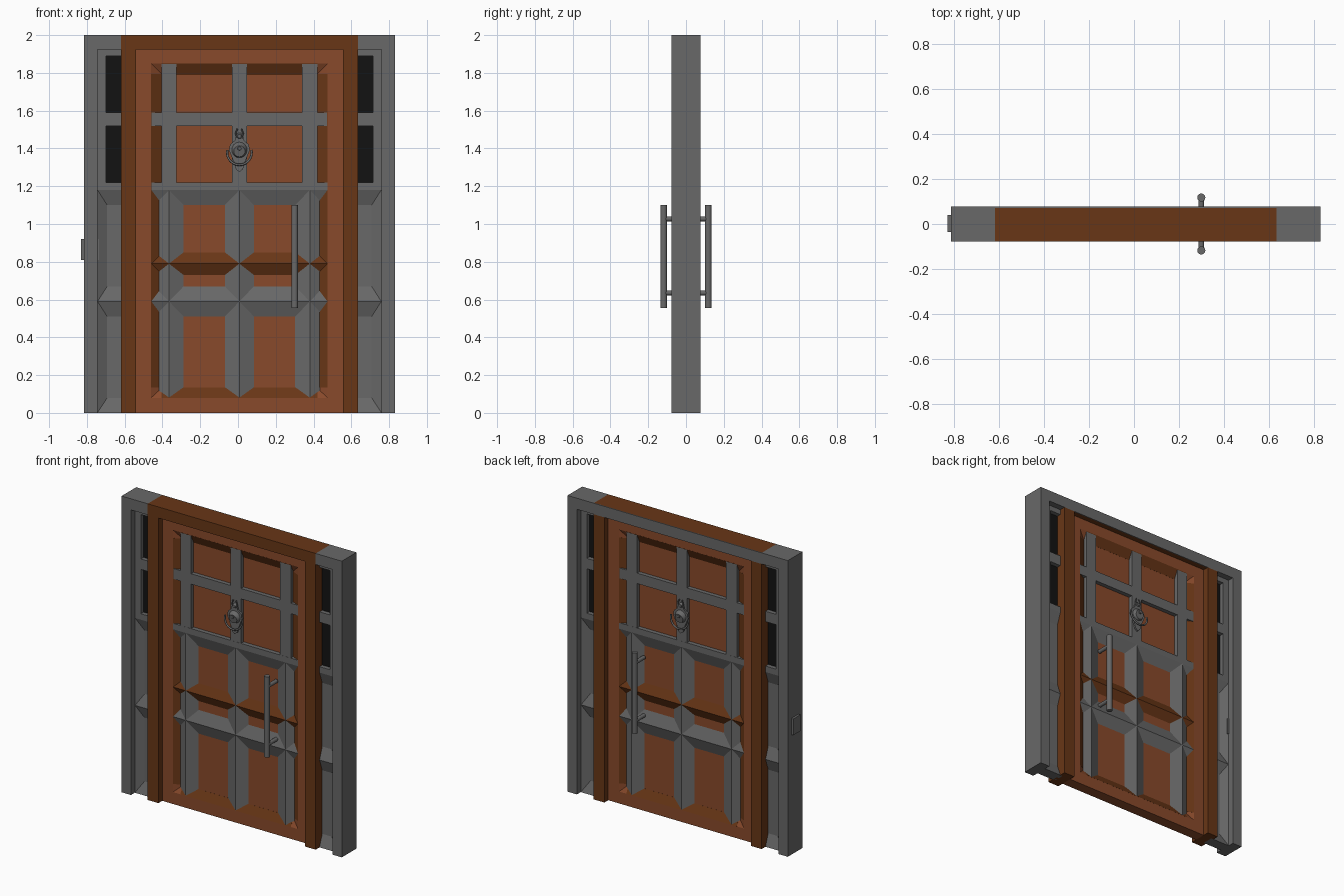
import bpy, bmesh
from math import pi, cos, sin
from mathutils import Matrix, Vector

if "Cube" in bpy.data.objects:
    bpy.data.objects.remove(bpy.data.objects["Cube"])

CX = 0.0075            # the frame sits slightly right of the origin
D, F, P = 0.078, 0.037, 0.008   # half depths: frame, leaf face, panel floor

def material(name, rgb):
    m = bpy.data.materials.new(name)
    m.diffuse_color = (*rgb, 1)
    m.use_nodes = True
    m.node_tree.nodes["Principled BSDF"].inputs["Base Color"].default_value = m.diffuse_color
    return m

wood = material("wood", (0.25, 0.068, 0.024))
dark_wood = material("dark_wood", (0.14, 0.037, 0.008))
iron = material("dark_iron", (0.14, 0.14, 0.14))
glass = material("black_glass", (0.006, 0.006, 0.006))

def finish(name, bm, mat):
    bmesh.ops.recalc_face_normals(bm, faces=bm.faces)
    me = bpy.data.meshes.new(name)
    bm.to_mesh(me)
    bm.free()
    ob = bpy.data.objects.new(name, me)
    bpy.context.collection.objects.link(ob)
    me.materials.append(mat)
    return ob

def loft(name, loops, mat):
    """Join equal-length point loops into a closed solid."""
    bm = bmesh.new()
    rings = [[bm.verts.new(p) for p in lp] for lp in loops]
    for a, b in zip(rings, rings[1:]):
        for i in range(len(a)):
            j = (i + 1) % len(a)
            bm.faces.new((a[i], a[j], b[j], b[i]))
    bm.faces.new(rings[0])
    bm.faces.new(rings[-1])
    return finish(name, bm, mat)

def rect(r, y):
    x0, x1, z0, z1 = r
    return [(x0, y, z0), (x1, y, z0), (x1, y, z1), (x0, y, z1)]

def box(name, x0, x1, z0, z1, y0, y1, mat):
    return loft(name, [rect((x0, x1, z0, z1), y) for y in (y0, y1)], mat)

def recessed(name, outer, opening, floor, mat):
    """Slab with a sloped recess on both faces."""
    front = [rect(floor, -P), rect(opening, -F), rect(outer, -F)]
    back = [[(x, -y, z) for x, y, z in lp] for lp in reversed(front)]
    return loft(name, front + back, mat)

def ridge(name, profile, a, b, vertical, mat):
    """Two-sided raised bar; profile is (offset, height) pairs."""
    pts = [(u, -h) for u, h in profile] + [(u, h) for u, h in reversed(profile)]
    return loft(name, [[(u, y, t) if vertical else (t, y, u) for u, y in pts]
                       for t in (a, b)], mat)

def peak(c, hw):
    return [(c - hw, P), (c, F), (c + hw, P)]

def cylinder(name, p, q, r1, r2, mat, n=16):
    p, q = Vector(p), Vector(q)
    bm = bmesh.new()
    rot = (q - p).to_track_quat('Z', 'Y').to_matrix().to_4x4()
    bmesh.ops.create_cone(bm, cap_ends=True, segments=n, radius1=r1, radius2=r2,
                          depth=(q - p).length, matrix=Matrix.Translation((p + q) / 2) @ rot)
    ob = finish(name, bm, mat)
    for f in ob.data.polygons:
        f.use_smooth = len(f.vertices) == 4
    return ob

def tube(name, pts, r, mat):
    cu = bpy.data.curves.new(name, 'CURVE')
    cu.dimensions = '3D'
    cu.bevel_depth, cu.bevel_resolution, cu.use_fill_caps = r, 2, True
    s = cu.splines.new('POLY')
    s.points.add(len(pts) - 1)
    for sp, p in zip(s.points, pts):
        sp.co = (*p, 1)
    cu.materials.append(mat)
    ob = bpy.data.objects.new(name, cu)
    bpy.context.collection.objects.link(ob)

# Header: wooden lintel in front, iron on the back and at the corners
box("lintel", CX - .6275, CX + .6275, 1.925, 2, -D, D - .006, dark_wood)
box("header_back", CX - .6275, CX + .6275, 1.925, 2, D - .006, D, iron)

# Jambs, door posts and sidelights, mirrored about the centre line
for side, s in (("left", -1), ("right", 1)):
    def sx(a, b):
        return sorted((CX + s * a, CX + s * b))
    box(side + "_jamb", *sx(.8225, .7525), 0, 2, -D, D, iron)
    box(side + "_header_end", *sx(.7525, .6275), 1.925, 2, -D, D, iron)
    box(side + "_door_post", *sx(.6275, .5475), 0, 1.925, -D, D, dark_wood)
    recessed(side + "_sidelight_panel", (*sx(.7525, .61), 0, 1.22),
             (*sx(.751, .612), .002, 1.18), (*sx(.70, .62), .08, 1.10), iron)
    ridge(side + "_sidelight_rail", peak(.59, .08), *sx(.7525, .61), False, iron)
    box(side + "_sidelight_stile", *sx(.7525, .7075), 1.22, 1.925, -F, F, iron)
    box(side + "_sidelight_top", *sx(.7075, .61), 1.89, 1.925, -F, F, iron)
    box(side + "_sidelight_bar", *sx(.7075, .61), 1.52, 1.59, -F, F, iron)
    box(side + "_sidelight_glass", *sx(.7075, .61), 1.22, 1.89, -P, P, glass)

# Door leaf with its large sloped recess
L, R = -.46, .475
recessed("door_leaf", (CX - .5475, CX + .5475, 0, 1.925), (L, R, .08, 1.85),
         (L + .06, R - .06, .135, 1.79), wood)
# Sloped recess edging in darker wood
bev = .0006
for name, a, b in (("top", 1.85, 1.79), ("bottom", .08, .135)):
    ridge("recess_edge_" + name, [(a, F + bev), (b, P + bev)], L + .055, R - .055, False, dark_wood)
for name, a, b in (("left", L, L + .06), ("right", R, R - .06)):
    ridge("recess_edge_" + name, [(a, F + bev), (b, P + bev)], .135, 1.795, True, dark_wood)

# Iron grid: flat bars above, peaked bars below
B = F - .001
for i, c in enumerate((CX - .3725, CX, CX + .3725)):
    box(f"upper_bar_{i}", c - .04, c + .04, 1.20, 1.85, -B, B, iron)
    ridge(f"lower_ridge_{i}", peak(c, .077), .08, 1.19, True, iron)
box("upper_cross_bar", L, R, 1.52, 1.59, -B, B, iron)
ridge("waist_rail", [(1.10, P), (1.18, F), (1.22, F)], L, R, False, iron)
ridge("middle_rail", peak(.79, .06), L, R, False, dark_wood)
ridge("lower_rail", peak(.59, .08), L, R, False, iron)

# Latch plate through the left jamb
box("latch_plate", -.83, -.735, .81, .92, -.035, .04, iron)

# Pull handles and knockers on both faces
for face, s in (("front", -1), ("back", 1)):
    hy = s * .118
    cylinder(face + "_handle_bar", (.30, hy, .555), (.30, hy, 1.10), .018, .018, iron)
    for z in (.635, 1.027):
        cylinder(f"{face}_handle_arm", (.30, s * .02, z), (.30, hy, z), .013, .013, iron)

    # Knocker: shield-shaped plate, head, stud, top knob and hanging ring
    shield = [(-.018, 1.29), (0, 1.275), (.018, 1.29), (.03, 1.33), (.055, 1.39), (.05, 1.42),
              (.022, 1.445), (.022, 1.46), (-.022, 1.46), (-.022, 1.445),
              (-.05, 1.42), (-.055, 1.39), (-.03, 1.33)]
    loft(face + "_knocker_plate", [[(CX + x, s * y, z) for x, z in shield]
                                   for y in (F - .005, F + .01)], iron)
    cylinder(face + "_knocker_head", (CX, s * F, 1.39), (CX, s * .066, 1.385), .046, .03, iron)
    cylinder(face + "_knocker_stud", (CX, s * .06, 1.40), (CX, s * .074, 1.40), .012, .009, iron, 10)
    cylinder(face + "_knocker_knob", (CX, s * F, 1.465), (CX, s * .055, 1.465), .018, .01, iron, 10)
    for e in (-1, 1):
        tube(face + "_knocker_horn", [(CX + e * .012, s * .046, 1.455),
                                      (CX + e * .02, s * .048, 1.48),
                                      (CX + e * .01, s * .046, 1.505)], .004, iron)
    arc = [pi * (.93 + 1.14 * i / 20) for i in range(21)]
    tube(face + "_knocker_ring", [(CX + .065 * cos(t), s * (.058 - .006 * sin(t)), 1.378 + .065 * sin(t))
                                  for t in arc], .006, iron)
